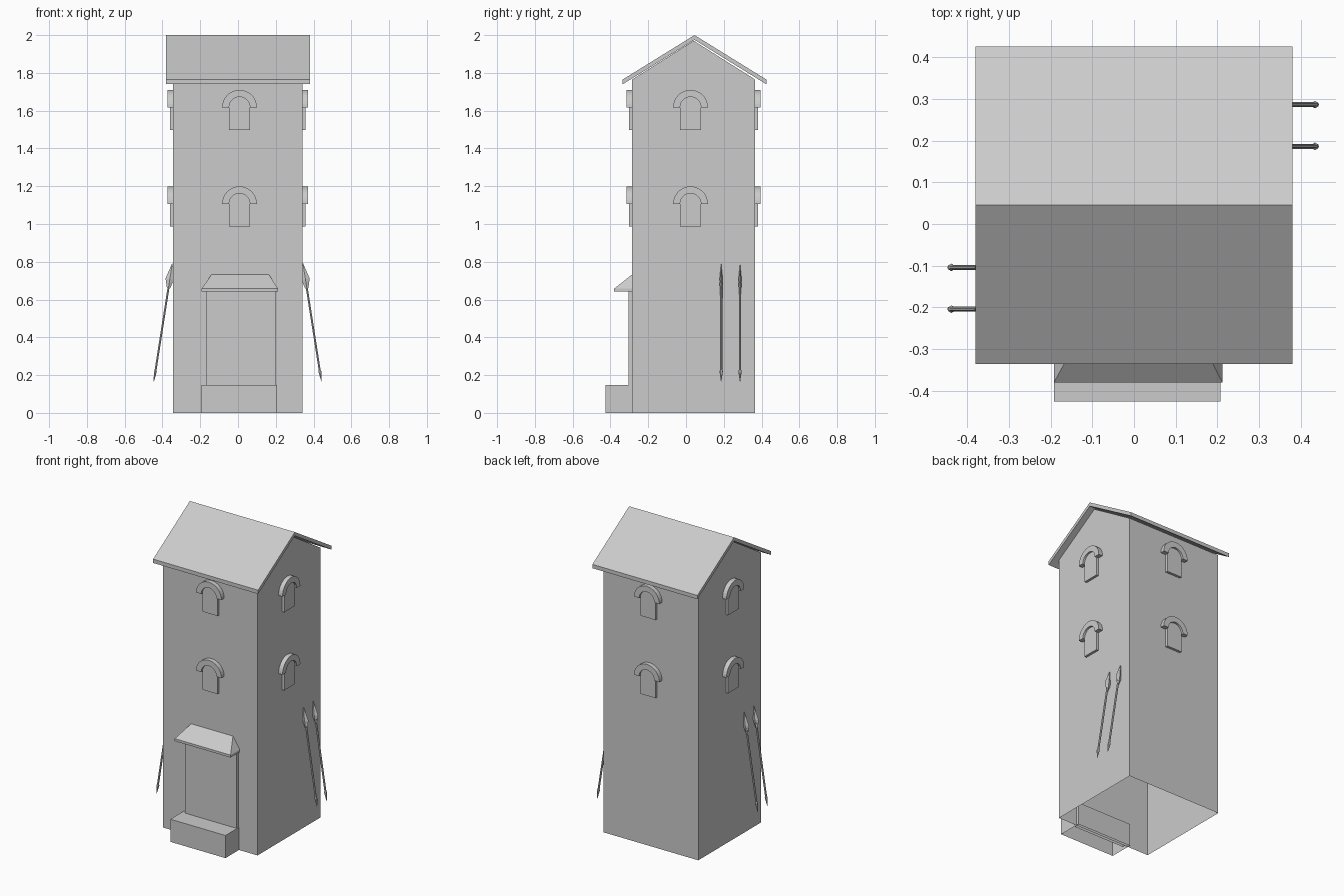
import bpy, bmesh, math
from mathutils import Matrix, Vector

if "Cube" in bpy.data.objects:
    bpy.data.objects.remove(bpy.data.objects["Cube"])

stone = bpy.data.materials.new("plain_grey")
stone.use_nodes = True
GREY = (0.6, 0.6, 0.6, 1)
stone.diffuse_color = GREY
stone.node_tree.nodes["Principled BSDF"].inputs["Base Color"].default_value = GREY

CX, CY = -0.002, 0.041          # tower centre
X0, X1, Y0, Y1 = -0.345, 0.341, -0.285, 0.366


def finish(name, bm, matrix=None):
    bmesh.ops.recalc_face_normals(bm, faces=bm.faces)
    mesh = bpy.data.meshes.new(name)
    bm.to_mesh(mesh)
    bm.free()
    mesh.materials.append(stone)
    obj = bpy.data.objects.new(name, mesh)
    bpy.context.collection.objects.link(obj)
    if matrix:
        obj.matrix_world = matrix
    return obj


def prism(name, profile, depth, matrix=None, skip_bottom=False):
    """Extrude a 2D profile (local x, z) along local y from 0 to depth."""
    bm = bmesh.new()
    face = bm.faces.new([bm.verts.new((x, 0, z)) for x, z in profile])
    new = bmesh.ops.extrude_face_region(bm, geom=[face])["geom"]
    bmesh.ops.translate(bm, vec=(0, depth, 0),
                        verts=[v for v in new if isinstance(v, bmesh.types.BMVert)])
    if skip_bottom:
        low = [f for f in bm.faces if all(v.co.z < 1e-4 for v in f.verts)]
        bmesh.ops.delete(bm, geom=low, context="FACES")
    return finish(name, bm, matrix)


def box(name, x0, x1, y0, y1, z0, z1, skip_bottom=False):
    return prism(name, [(x0, z0), (x1, z0), (x1, z1), (x0, z1)], y1 - y0,
                 Matrix.Translation((0, y0, 0)), skip_bottom)


# Profiles along y are turned so that local x becomes world y
ALONG_X = Matrix(((0, 1, 0, 0), (1, 0, 0, 0), (0, 0, 1, 0), (0, 0, 0, 1)))

# Hollow tower with gabled ends, open underneath
prism("tower", [(Y0, 0), (Y1, 0), (Y1, 1.765), (CY, 1.97), (Y0, 1.765)], X1 - X0,
      Matrix.Translation((X0, 0, 0)) @ ALONG_X, True)

# Roof shell
E0, E1, RIDGE = -0.335, 0.425, 0.045
prism("roof", [(E0, 1.74), (E0, 1.765), (RIDGE, 2), (E1, 1.765), (E1, 1.74), (RIDGE, 1.975)],
      0.76, Matrix.Translation((-0.38, 0, 0)) @ ALONG_X)


# Arched windows with raised hoods on all four walls
def arc(radius, steps=16):
    return [(radius * math.cos(math.pi * i / steps), radius * math.sin(math.pi * i / steps))
            for i in range(steps + 1)]


PANE, HOOD = 0.055, 0.092
pane_shape = [(-PANE, -0.12), (PANE, -0.12)] + arc(PANE)
hood_shape = arc(HOOD) + arc(PANE)[::-1]
walls = {"front": (0.008, Y0, 0), "left": (X1, 0.024, 90),
         "back": (0.008, Y1, 180), "right": (X0, 0.024, 270)}
for side, (x, y, angle) in walls.items():
    for level, z in (("lower", 1.107), ("upper", 1.618)):
        place = Matrix.Translation((x, y, z)) @ Matrix.Rotation(math.radians(angle), 4, "Z")
        prism(f"{side}_{level}_window", pane_shape, -0.016, place)
        prism(f"{side}_{level}_hood", hood_shape, -0.029, place)

# Doorstep and door
box("doorstep", -0.192, 0.207, -0.425, -0.267, 0, 0.148, True)
box("door", -0.17, 0.202, -0.305, Y0, 0, 0.642, True)

# Hipped canopy over the door
bm = bmesh.new()
rings = []
for x0, x1, y, z in ((-0.192, 0.212, -0.38, 0.642), (-0.192, 0.212, -0.38, 0.658),
                     (-0.14, 0.163, Y0, 0.733)):
    rings.append([bm.verts.new(p) for p in ((x0, Y0, z), (x0, y, z), (x1, y, z), (x1, Y0, z))])
bm.faces.new(rings[0])
for low, high in zip(rings, rings[1:]):
    for i in range(3):
        bm.faces.new((low[i], low[i + 1], high[i + 1], high[i]))
bmesh.ops.remove_doubles(bm, verts=bm.verts, dist=1e-4)
finish("door_canopy", bm)


# Spears leaning on both side walls
def spear(name, matrix):
    bm = bmesh.new()
    # each part: sides, flattening, (height, radius) pairs along the length
    parts = ((6, 1, ((0, 0.001), (0.055, 0.009), (0.065, 0.006), (0.5, 0.006), (0.53, 0.009))),
             (4, 0.35, ((0.5, 0.008), (0.55, 0.023), (0.634, 0.001))))
    for sides, flat, stations in parts:
        previous = None
        for z, r in stations:
            ring = [bm.verts.new((flat * r * math.cos(math.tau * i / sides),
                                  r * math.sin(math.tau * i / sides), z)) for i in range(sides)]
            if previous:
                for i in range(sides):
                    j = (i + 1) % sides
                    bm.faces.new((previous[i], previous[j], ring[j], ring[i]))
            else:
                bm.faces.new(ring[::-1])
            previous = ring
        bm.faces.new(previous)
    finish(name, bm, matrix)


foot, tip = Vector((0.444, 0, 0.165)), Vector((0.346, 0, 0.79))
lean = Matrix.Translation(foot) @ (tip - foot).to_track_quat("Z", "Y").to_matrix().to_4x4()
for side, turn in (("left", 0), ("right", math.pi)):
    for n, offset in enumerate((0.145, 0.245)):
        spear(f"{side}_spear_{n + 1}", Matrix.Translation((CX, CY, 0))
              @ Matrix.Rotation(turn, 4, "Z") @ Matrix.Translation((0, offset, 0)) @ lean)
